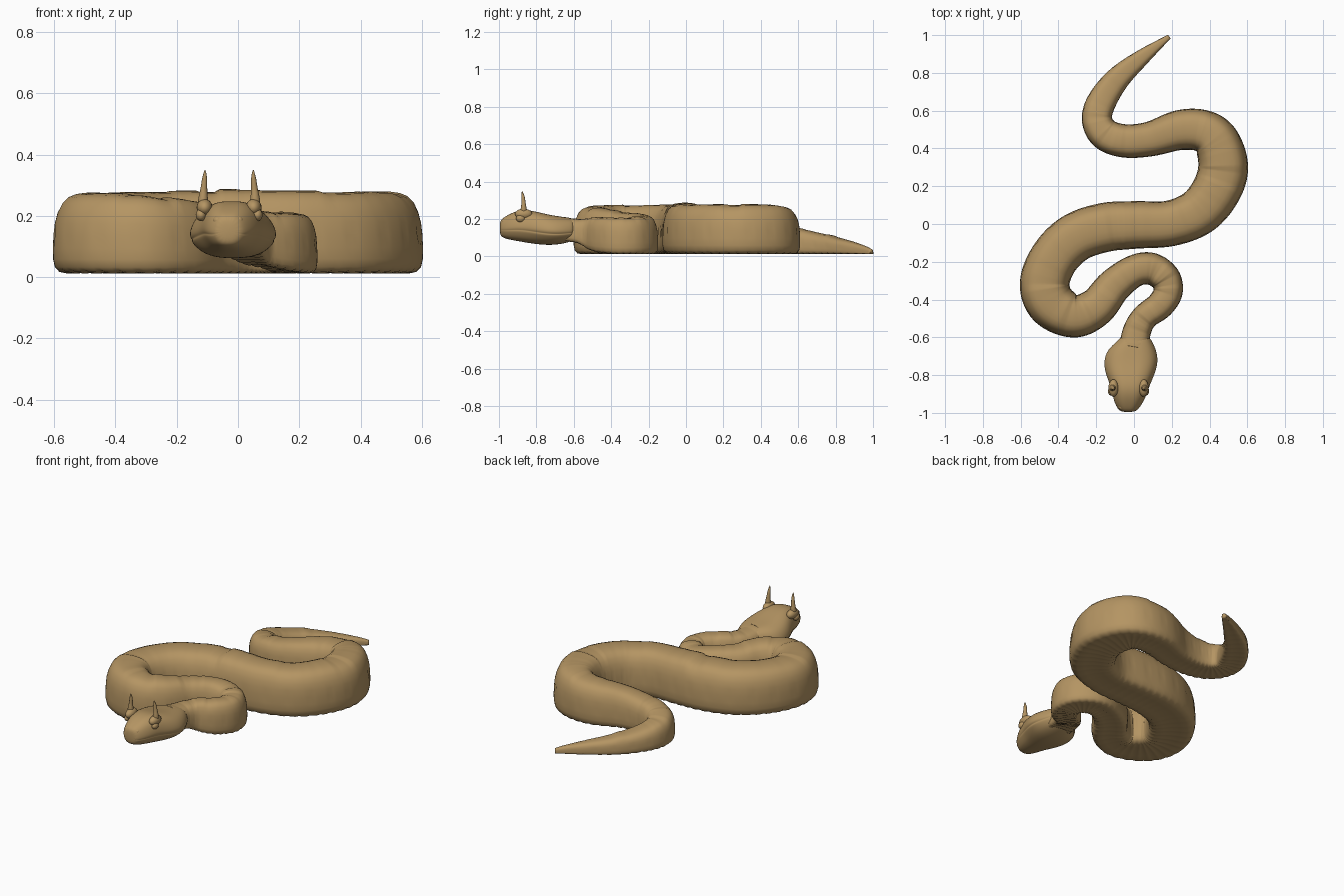
import bpy, bmesh, math, random
from mathutils import Vector

if "Cube" in bpy.data.objects:
    bpy.data.objects.remove(bpy.data.objects["Cube"])
random.seed(4)

mat = bpy.data.materials.new("sandy brown")
mat.diffuse_color = (0.46, 0.30, 0.125, 1)
mat.use_nodes = True
mat.node_tree.nodes["Principled BSDF"].inputs["Base Color"].default_value = mat.diffuse_color


def make(name, bm):
    bmesh.ops.recalc_face_normals(bm, faces=bm.faces)
    me = bpy.data.meshes.new(name)
    bm.to_mesh(me)
    bm.free()
    me.materials.append(mat)
    for p in me.polygons:
        p.use_smooth = True
    ob = bpy.data.objects.new(name, me)
    bpy.context.collection.objects.link(ob)
    return ob


def loft(name, rings):
    """Skin a list of closed point rings and cap both ends."""
    bm = bmesh.new()
    vs = [[bm.verts.new(p) for p in r] for r in rings]
    n = len(vs[0])
    for a, b in zip(vs, vs[1:]):
        for j in range(n):
            bm.faces.new((a[j], a[(j + 1) % n], b[(j + 1) % n], b[j]))
    bm.faces.new(vs[0])
    bm.faces.new(vs[-1])
    return make(name, bm)


def spline(a, b, c, d, t):
    return 0.5 * (2 * b + (c - a) * t + (2 * a - 5 * b + 4 * c - d) * t * t
                  + (3 * b - a - 3 * c + d) * t ** 3)


def lerp(keys, x):
    for (x0, y0), (x1, y1) in zip(keys, keys[1:]):
        if x <= x1:
            return y0 + (y1 - y0) * (x - x0) / (x1 - x0)
    return keys[-1][1]


def full(half):
    """Mirror a half section that runs from bottom centre to top centre."""
    return half + [(-u, v) for u, v in half[-2:0:-1]]


def ball(name, loc, size):
    bm = bmesh.new()
    bmesh.ops.create_uvsphere(bm, u_segments=20, v_segments=12, radius=1)
    for v in bm.verts:
        v.co = Vector((v.co.x * size[0], v.co.y * size[1], v.co.z * size[2])) + Vector(loc)
    return make(name, bm)


# Body: centre line from tail tip to neck (x, y, half width)
path = [Vector(p) for p in (
    (.187, .992, .012), (.04, .88, .043), (-.085, .77, .064), (-.17, .65, .077),
    (-.196, .555, .080), (-.153, .475, .085), (-.05, .44, .088), (.085, .45, .092),
    (.243, .497, .106), (.365, .492, .112), (.44, .43, .122), (.472, .30, .132),
    (.434, .175, .130), (.34, .063, .125), (.19, .003, .121), (.005, -.005, .126),
    (-.153, -.018, .130), (-.307, -.07, .130), (-.418, -.175, .129), (-.473, -.312, .131),
    (-.434, -.425, .129), (-.315, -.487, .114), (-.20, -.44, .103), (-.106, -.328, .093),
    (0, -.25, .085), (.09, -.237, .085), (.164, -.286, .081), (.18, -.36, .077),
    (.138, -.43, .074), (.06, -.49, .070), (.018, -.56, .074), (.0, -.65, .080))]
height = [(0, .025), (1, .07), (2, .10), (3, .128), (4, .15), (6, .185), (8, .24),
          (10, .262), (15, .27), (19, .262), (21, .255), (22, .24), (23, .225),
          (25, .20), (28, .19), (29, .165), (30, .13), (31, .125)]
base = [(0, .012), (27, .012), (28, .02), (29, .04), (30, .07), (31, .085)]
section = full([(0, .02), (.35, .01), (.65, 0), (.84, .02), (.95, .08), (.995, .18),
                (1, .32), (.985, .48), (.95, .63), (.88, .76), (.77, .87), (.62, .945),
                (.42, .985), (.2, 1), (0, 1.005)])
STEP = 10
last = len(path) - 1
line = []
for i in range(last):
    q = [path[min(max(i + k, 0), last)] for k in (-1, 0, 1, 2)]
    line += [spline(*q, t / STEP) for t in range(STEP)]
line.append(path[-1])

rings = []
lump = 0
gap = 0
for k, p in enumerate(line):
    # slightly uneven skin folds across the back
    if gap == 0:
        lump, gap = random.uniform(-.018, .018), random.randint(3, 7)
    gap -= 1
    tan = line[min(k + 1, len(line) - 1)] - line[max(k - 1, 0)]
    side = Vector((-tan.y, tan.x)).normalized()
    s = k / STEP
    h, z0 = lerp(height, s), lerp(base, s)
    ring = []
    for u, v in section:
        w = u * p.z
        if .45 < v < .5 and k % 6 == 0:      # row of small pits on the flanks
            w *= .965
        z = z0 + h * v * (1 + (lump if v > .8 else 0))
        if v < .03 and k % 3 == 0:           # belly grooves
            z += .004
        ring.append((p.x + side.x * w, p.y + side.y * w, z))
    rings.append(ring)
loft("body", rings)

# Head: stations from neck to snout (y, centre x, half width, bottom, top)
head_sec = full([(0, 0), (.36, .01), (.7, .1), (.9, .26), (.955, .33), (.93, .36),
                 (.985, .40), (1, .5), (.93, .68), (.76, .86), (.45, .96), (.2, .97), (0, .97)])
stations = [(-.59, .006, .072, .09, .20), (-.62, .004, .092, .078, .208),
            (-.665, -.012, .130, .066, .217), (-.725, -.016, .146, .06, .226),
            (-.79, -.02, .133, .064, .242), (-.85, -.021, .106, .073, .255),
            (-.90, -.023, .092, .082, .25), (-.945, -.028, .076, .09, .23),
            (-.98, -.031, .055, .10, .208), (-.996, -.032, .034, .115, .19)]
head = loft("head", [[(cx + u * hw, y, zb + v * (zt - zb)) for u, v in head_sec]
                     for y, cx, hw, zb, zt in stations])
sub = head.modifiers.new("smooth", "SUBSURF")
sub.levels = sub.render_levels = 2

# Brows, eyes, horns and nostrils on both sides
for s, label in ((-1, "left"), (1, "right")):
    cx = -.029 + s * .080
    ball(label + "_brow", (cx, -.868, .227), (.026, .046, .028))
    ball(label + "_eye", (cx + s * .012, -.885, .203), (.017, .024, .020))
    ball(label + "_nostril", (-.032 + s * .034, -.966, .185), (.016, .018, .015))
    horn = []
    for r, dx, dy, z in ((.016, .004, 0, .23), (.0165, .005, 0, .252), (.013, .004, 0, .272),
                         (.0105, .002, -.001, .295), (.0085, 0, -.003, .32),
                         (.005, -.001, -.006, .338), (.0015, -.001, -.008, .349)):
        horn.append([(cx + s * dx + r * math.cos(a * math.pi / 6),
                      -.868 + dy + r * math.sin(a * math.pi / 6), z) for a in range(12)])
    loft(label + "_horn", horn)
